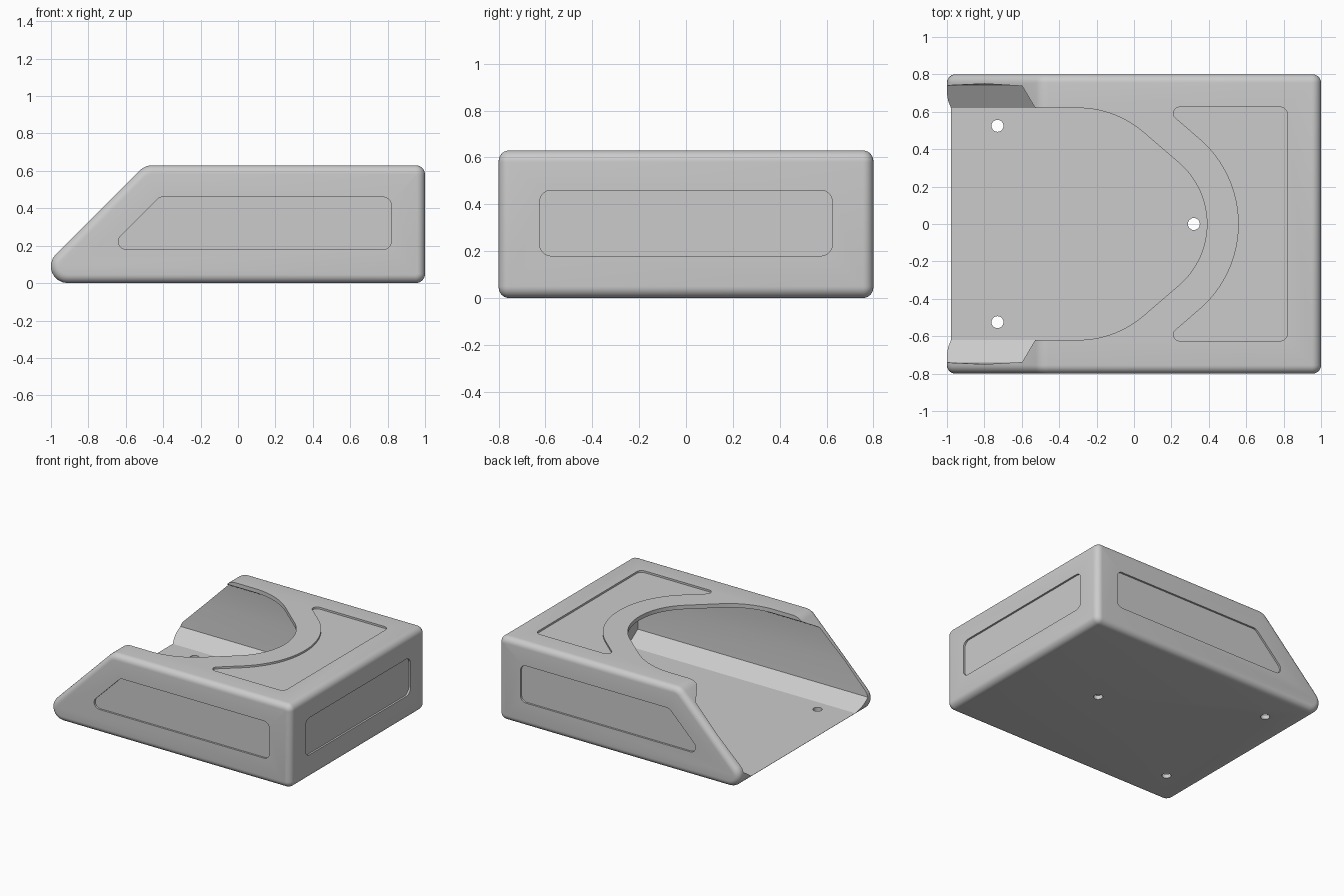
import bpy, bmesh, math
from mathutils import Vector

cube = bpy.data.objects.get("Cube")
if cube:
    bpy.data.objects.remove(cube, do_unlink=True)

grey = bpy.data.materials.new("light_grey")
grey.use_nodes = True
COLOUR = (0.6, 0.6, 0.6, 1)
grey.diffuse_color = COLOUR
grey.node_tree.nodes["Principled BSDF"].inputs["Base Color"].default_value = COLOUR


def fillet(corners, seg=8):
    """Round each (u, v, radius) corner of a closed outline."""
    out = []
    for i, (u, v, r) in enumerate(corners):
        p = Vector((u, v))
        if r == 0:
            out.append(p)
            continue
        a = (Vector(corners[i - 1][:2]) - p).normalized()
        b = (Vector(corners[(i + 1) % len(corners)][:2]) - p).normalized()
        half = a.angle(b) / 2
        centre = p + (a + b).normalized() * (r / math.sin(half))
        start = p + a * (r / math.tan(half)) - centre
        end = p + b * (r / math.tan(half)) - centre
        total = math.pi - 2 * half
        for k in range(seg + 1):
            t = k / seg
            out.append(centre + (start * math.sin((1 - t) * total)
                                 + end * math.sin(t * total)) / math.sin(total))
    return out


def arc(cx, cy, r, a0, a1, seg=16):
    """Points on an arc, angles in degrees."""
    angles = [math.radians(a0 + (a1 - a0) * k / seg) for k in range(seg + 1)]
    return [(cx + r * math.cos(a), cy + r * math.sin(a)) for a in angles]


def prism(name, outline, axis, lo, hi, bevel=0):
    """Extrude an outline along an axis, optionally rounding both end rims."""
    place = {"x": lambda u, v, w: (w, u, v),
             "y": lambda u, v, w: (u, w, v),
             "z": lambda u, v, w: (u, v, w)}[axis]
    bm = bmesh.new()
    caps = [[bm.verts.new(place(p[0], p[1], w)) for p in outline] for w in (lo, hi)]
    ends = [bm.faces.new(c) for c in caps]
    n = len(outline)
    for i in range(n):
        j = (i + 1) % n
        bm.faces.new((caps[0][i], caps[0][j], caps[1][j], caps[1][i]))
    bmesh.ops.recalc_face_normals(bm, faces=bm.faces)
    if bevel:
        rims = [e for f in ends for e in f.edges]
        bmesh.ops.bevel(bm, geom=rims, offset=bevel, segments=6,
                        profile=0.5, affect="EDGES")
    mesh = bpy.data.meshes.new(name)
    bm.to_mesh(mesh)
    bm.free()
    mesh.materials.append(grey)
    obj = bpy.data.objects.new(name, mesh)
    bpy.context.collection.objects.link(obj)
    return obj


# Outer shell: wedge-nosed block with rounded edges
shell = fillet([(-1.128, 0, 0.09), (1, 0, 0.05), (1, 0.63, 0.05), (-0.498, 0.63, 0.1)])
body = prism("dock_body", shell, "y", -0.8, 0.8, bevel=0.045)

cutters = []

# Inner pocket, open at the nose
half = [(0.62, 0.03), (0.74, 0.11), (0.75, 0.33), (0.738, 0.53), (0.62, 0.60)]
pocket = half + [(-y, z) for y, z in reversed(half)]
cutters.append(prism("pocket_cutter", pocket, "x", -1.3, 0.92))

# Tapered opening in the top
LEAN = 49.2
edge = [(-1.3, 0.62)] + arc(-0.3, 0.081, 0.539, 90, LEAN) + arc(-0.042, 0, 0.432, LEAN, 0)
opening = edge + [(x, -y) for x, y in reversed(edge[:-1])]
cutters.append(prism("opening_cutter", opening, "z", 0.45, 0.8))

# Screw holes in the floor
for x, y in ((0.32, 0), (-0.73, 0.525), (-0.73, -0.525)):
    cutters.append(prism("hole_cutter", arc(x, y, 0.032, 0, 345, 23), "z", -0.1, 0.2))

# Shallow recessed panels on the sides, end and top
DEPTH = 0.014
side = fillet([(-0.70, 0.18, 0.043), (0.82, 0.18, 0.045), (0.82, 0.46, 0.045), (-0.42, 0.46, 0.045)])
for s in (-1, 1):
    lo, hi = sorted((s * (0.8 - DEPTH), s * 0.9))
    cutters.append(prism("side_panel_cutter", side, "y", lo, hi))
end = fillet([(-0.625, 0.18, 0.05), (0.625, 0.18, 0.05), (0.625, 0.46, 0.05), (-0.625, 0.46, 0.05)])
cutters.append(prism("end_panel_cutter", end, "x", 1 - DEPTH, 1.1))
bow = [(x, y, 0) for x, y in arc(-0.042, 0, 0.602, -LEAN, LEAN, 32)]
top = fillet([(0.82, 0.625, 0.04), (0.82, -0.625, 0.04), (0.155, -0.625, 0.033)]
             + bow + [(0.155, 0.625, 0.033)])
cutters.append(prism("top_panel_cutter", top, "z", 0.63 - DEPTH, 0.7))

# Cut everything out of the body
bpy.context.view_layer.objects.active = body
for c in cutters:
    mod = body.modifiers.new(c.name, "BOOLEAN")
    mod.operation = "DIFFERENCE"
    mod.solver = "EXACT"
    mod.object = c
    bpy.ops.object.modifier_apply(modifier=mod.name)
    bpy.data.objects.remove(c, do_unlink=True)

bpy.ops.object.select_all(action="DESELECT")
body.select_set(True)
bpy.ops.object.shade_smooth_by_angle(angle=math.radians(30))
